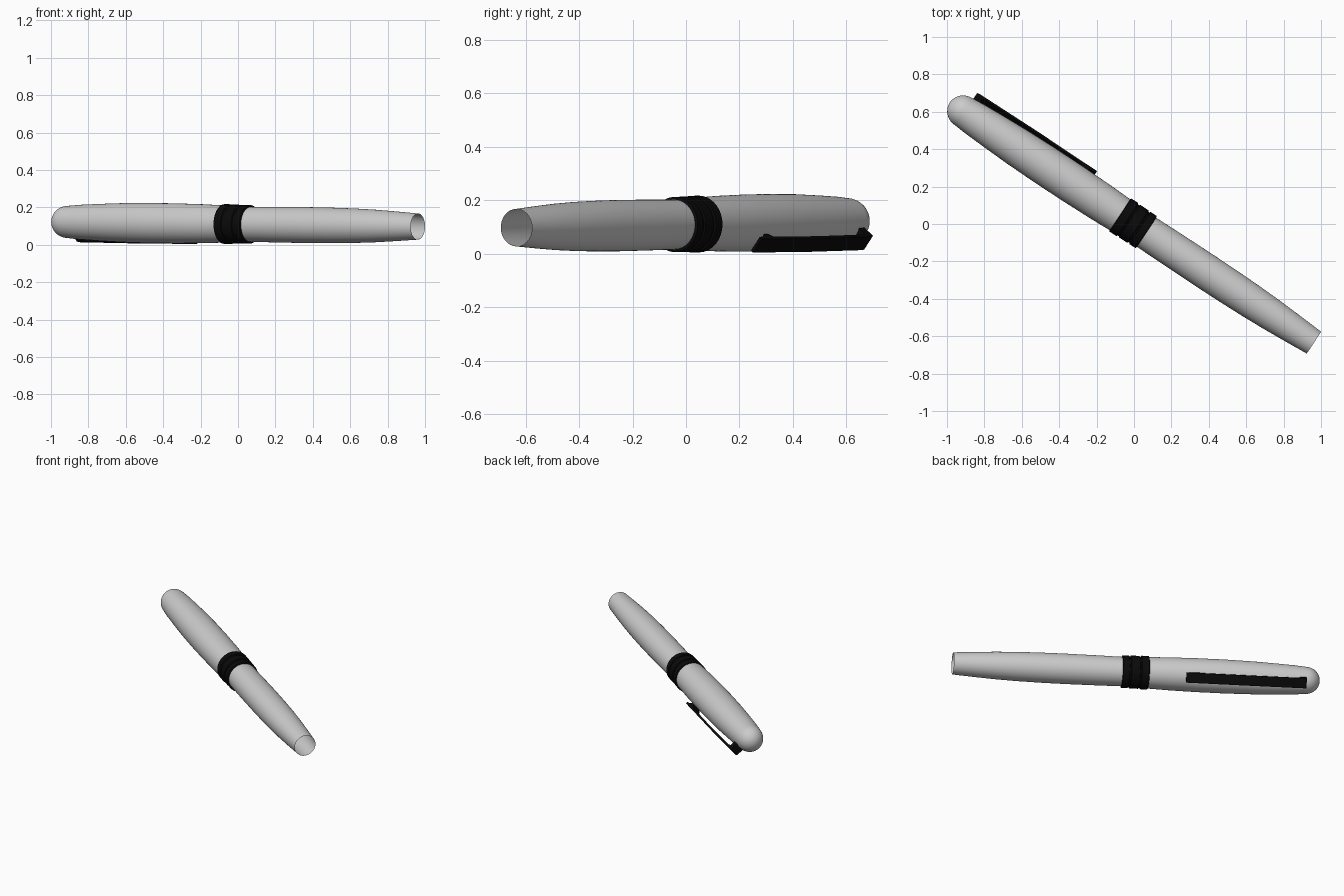
import bpy, bmesh, math
from mathutils import Matrix

cube = bpy.data.objects.get("Cube")
if cube:
    bpy.data.objects.remove(cube, do_unlink=True)


def material(name, rgb, roughness=0.5):
    mat = bpy.data.materials.new(name)
    mat.use_nodes = True
    mat.diffuse_color = (*rgb, 1)
    shader = mat.node_tree.nodes["Principled BSDF"]
    shader.inputs["Base Color"].default_value = (*rgb, 1)
    shader.inputs["Roughness"].default_value = roughness
    return mat


SILVER = material("light grey", (0.6, 0.6, 0.6))
BLACK = material("black", (0.003, 0.003, 0.003))

# The pen is built along x, then turned and tipped to rest on the ground
PLACE = (Matrix.Translation((0, 0, 0.11))
         @ Matrix.Rotation(math.radians(-33.4), 4, 'Z')
         @ Matrix.Rotation(0.011, 4, 'Y'))


def finish(name, bm, mat, angle):
    bmesh.ops.recalc_face_normals(bm, faces=bm.faces)
    bmesh.ops.transform(bm, matrix=PLACE, verts=bm.verts)
    mesh = bpy.data.meshes.new(name)
    bm.to_mesh(mesh)
    bm.free()
    mesh.materials.append(mat)
    obj = bpy.data.objects.new(name, mesh)
    bpy.context.collection.objects.link(obj)
    bpy.ops.object.select_all(action='DESELECT')
    obj.select_set(True)
    bpy.context.view_layer.objects.active = obj
    bpy.ops.object.shade_smooth_by_angle(angle=math.radians(angle))
    return obj


def lathe(name, profile, mat, sides=64):
    """Spin (distance along pen, radius) points around the pen's axis."""
    bm = bmesh.new()
    verts = [bm.verts.new((s, r, 0)) for s, r in profile]
    edges = [bm.edges.new(pair) for pair in zip(verts, verts[1:])]
    bmesh.ops.spin(bm, geom=verts + edges, cent=(0, 0, 0), axis=(1, 0, 0),
                   angle=math.tau, steps=sides, use_merge=True)
    bmesh.ops.remove_doubles(bm, verts=bm.verts, dist=0.0001)
    return finish(name, bm, mat, 40)


# Cap: rounded dome running into a gently swollen tube
dome = [(-1.09 - 0.09 * math.cos(a), 0.086 * math.sin(a))
        for a in (math.pi / 2 * i / 10 for i in range(11))]
lathe("cap", dome + [(-1.02, 0.092), (-0.9, 0.098), (-0.75, 0.104),
                     (-0.58, 0.107), (-0.4, 0.107), (-0.22, 0.104),
                     (-0.08, 0.099)], SILVER)

# Barrel: hollow tapering tube, open at the far end
lathe("barrel", [(0.07, 0.093), (0.25, 0.095), (0.45, 0.096), (0.6, 0.095),
                 (0.75, 0.092), (0.88, 0.087), (1.0, 0.080), (1.152, 0.070)],
      SILVER)

# Centre band: three rings divided by shallow grooves
band = [(-0.09, 0.096)]
for start, end, radius in [(-0.09, -0.04, 0.106), (-0.032, 0.027, 0.104),
                           (0.035, 0.08, 0.103)]:
    band += [(start, radius - 0.006), (start + 0.003, radius),
             (end - 0.003, radius), (end, radius - 0.006)]
band.append((0.08, 0.09))
lathe("center_band", band, BLACK)

# Clip: thin sprung strip with a root at the dome and a foot near its tip
outline = [(-1.085, 0.078), (-1.085, 0.130), (-1.07, 0.135), (-0.7, 0.139),
           (-0.4, 0.137), (-0.32, 0.137), (-0.32, 0.125), (-0.35, 0.120),
           (-0.375, 0.106), (-0.395, 0.106), (-0.42, 0.123), (-0.7, 0.126),
           (-1.03, 0.122), (-1.045, 0.115), (-1.045, 0.078)]
bm = bmesh.new()
side = bm.faces.new([bm.verts.new((s, r, -0.032)) for s, r in outline])
extruded = bmesh.ops.extrude_face_region(bm, geom=[side])["geom"]
bmesh.ops.translate(bm, vec=(0, 0, 0.064),
                    verts=[v for v in extruded if isinstance(v, bmesh.types.BMVert)])
bmesh.ops.transform(bm, matrix=Matrix.Rotation(math.radians(-38), 4, 'X'),
                    verts=bm.verts)
# extruding removes no original face here, so both ends of the strip stay closed
bmesh.ops.holes_fill(bm, edges=bm.edges, sides=0)
finish("clip", bm, BLACK, 25)
